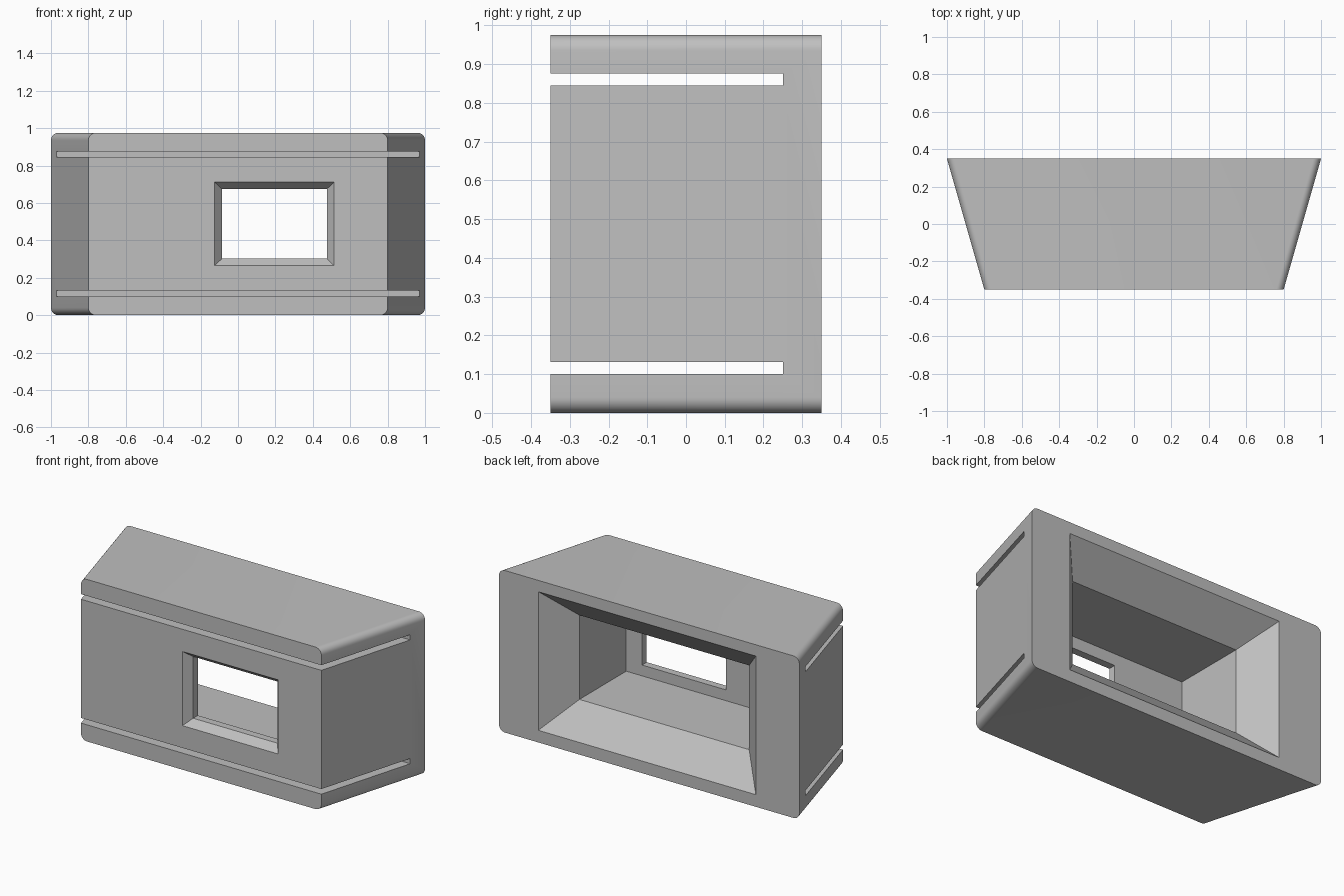
import bpy, bmesh
from math import cos, sin, pi, radians

old = bpy.data.objects.get("Cube")
if old:
    bpy.data.objects.remove(old, do_unlink=True)

FRONT, BACK, HEIGHT = -0.35, 0.35, 0.975

grey = bpy.data.materials.new("plain grey")
grey.use_nodes = True
colour = (0.52, 0.52, 0.52, 1)
grey.diffuse_color = colour
grey.node_tree.nodes["Principled BSDF"].inputs["Base Color"].default_value = colour


def rectangle(y, x0, x1, z0, z1, radius=0, steps=8):
    """Cross-section ring at depth y, with optional rounded corners."""
    if not radius:
        return [(x0, y, z0), (x1, y, z0), (x1, y, z1), (x0, y, z1)]
    ring = []
    centres = [(x1 - radius, z1 - radius), (x0 + radius, z1 - radius),
               (x0 + radius, z0 + radius), (x1 - radius, z0 + radius)]
    for corner, (cx, cz) in enumerate(centres):
        for i in range(steps + 1):
            a = (corner + i / steps) * pi / 2
            ring.append((cx + radius * cos(a), y, cz + radius * sin(a)))
    return ring


def loft(name, sections):
    """Closed solid through a series of matching rings."""
    bm = bmesh.new()
    rings = [[bm.verts.new(p) for p in s] for s in sections]
    n = len(rings[0])
    for a, b in zip(rings, rings[1:]):
        for i in range(n):
            j = (i + 1) % n
            bm.faces.new((a[i], a[j], b[j], b[i]))
    bm.faces.new(rings[0])
    bm.faces.new(rings[-1])
    bmesh.ops.recalc_face_normals(bm, faces=bm.faces)
    mesh = bpy.data.meshes.new(name)
    bm.to_mesh(mesh)
    bm.free()
    mesh.materials.append(grey)
    obj = bpy.data.objects.new(name, mesh)
    bpy.context.collection.objects.link(obj)
    return obj


# Tapered shell, wider at the back, rounded along its four long edges
housing = loft("housing", [
    rectangle(FRONT, -0.8, 0.8, 0, HEIGHT, 0.04),
    rectangle(BACK, -1, 1, 0, HEIGHT, 0.04)])

# Hollow from the back: sloping mouth, then a straight chamber
inner = (-0.55, 0.58, 0.238, 0.745)
mouth = (-0.71, 0.738, 0.073, 0.907)
slope = 0.165
overrun = 0.1
outer = [m + (m - i) * overrun / slope for m, i in zip(mouth, inner)]
cutters = [loft("chamber_cutter", [
    rectangle(BACK + overrun, *outer),
    rectangle(BACK - slope, *inner),
    rectangle(-0.26, *inner)])]

# Window through the front wall, with a chamfered frame
pane = (-0.085, 0.475, 0.303, 0.674)
frame = (-0.125, 0.513, 0.265, 0.711)
depth = 0.045
wide = [2 * f - p for f, p in zip(frame, pane)]
cutters.append(loft("window_cutter", [
    rectangle(FRONT - depth, *wide),
    rectangle(FRONT + depth, *pane),
    rectangle(-0.15, *pane)]))

# Thin slots across the front and both sides, stopping short of the back
for label, z in (("lower", 0.1), ("upper", 0.845)):
    cutters.append(loft(label + "_slot_cutter", [
        rectangle(FRONT - 0.1, -1.2, 1.2, z, z + 0.031),
        rectangle(0.25, -1.2, 1.2, z, z + 0.031)]))

for cutter in cutters:
    cutter.hide_render = True
    cut = housing.modifiers.new(cutter.name, 'BOOLEAN')
    cut.operation = 'DIFFERENCE'
    cut.solver = 'EXACT'
    cut.object = cutter

# Bake the cuts and drop the helpers
bpy.context.view_layer.update()
evaluated = housing.evaluated_get(bpy.context.evaluated_depsgraph_get())
baked = bpy.data.meshes.new_from_object(evaluated)
housing.modifiers.clear()
housing.data = baked
for cutter in cutters:
    bpy.data.objects.remove(cutter, do_unlink=True)

bpy.ops.object.select_all(action='DESELECT')
housing.select_set(True)
bpy.context.view_layer.objects.active = housing
bpy.ops.object.shade_smooth_by_angle(angle=radians(30))
